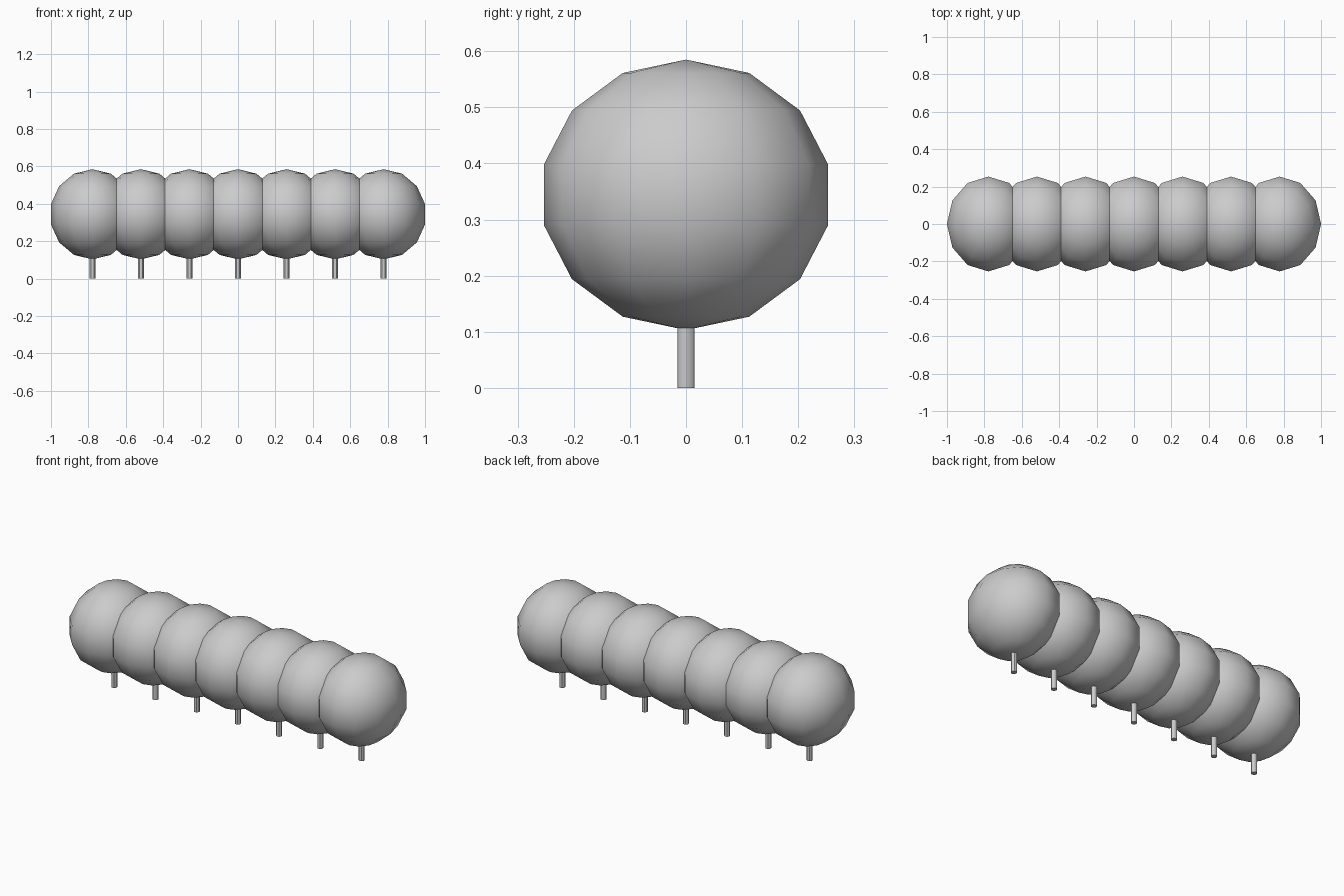
import bpy
from mathutils import Matrix

if "Cube" in bpy.data.objects:
    bpy.data.objects.remove(bpy.data.objects["Cube"])

COUNT, SPACING = 7, 0.2595
CROWN_Z, CROWN_SIZE = 0.344, (0.2275, 0.26, 0.241)
STEM_R, STEM_TOP = 0.0155, 0.14

grey = bpy.data.materials.new("light grey")
grey.diffuse_color = (0.6, 0.6, 0.6, 1)
grey.use_nodes = True
grey.node_tree.nodes["Principled BSDF"].inputs["Base Color"].default_value = grey.diffuse_color


def finish(name):
    ob = bpy.context.object
    ob.name = name
    ob.data.materials.append(grey)
    return ob


for i in range(COUNT):
    x = (i - (COUNT - 1) / 2) * SPACING

    # Rounded bush crown: coarse, slightly squashed, smooth-shaded ball
    bpy.ops.mesh.primitive_uv_sphere_add(segments=12, ring_count=7, radius=1)
    crown = finish(f"bush_crown_{i + 1}")
    crown.data.transform(Matrix.Diagonal((*CROWN_SIZE, 1)))
    crown.location = (x, 0, CROWN_Z)
    bpy.ops.object.shade_smooth()

    # Thin stem reaching from the ground into the crown
    bpy.ops.mesh.primitive_cylinder_add(vertices=12, radius=STEM_R, depth=STEM_TOP,
                                        location=(x, 0, STEM_TOP / 2))
    finish(f"stem_{i + 1}")
    bpy.ops.object.shade_smooth_by_angle()
